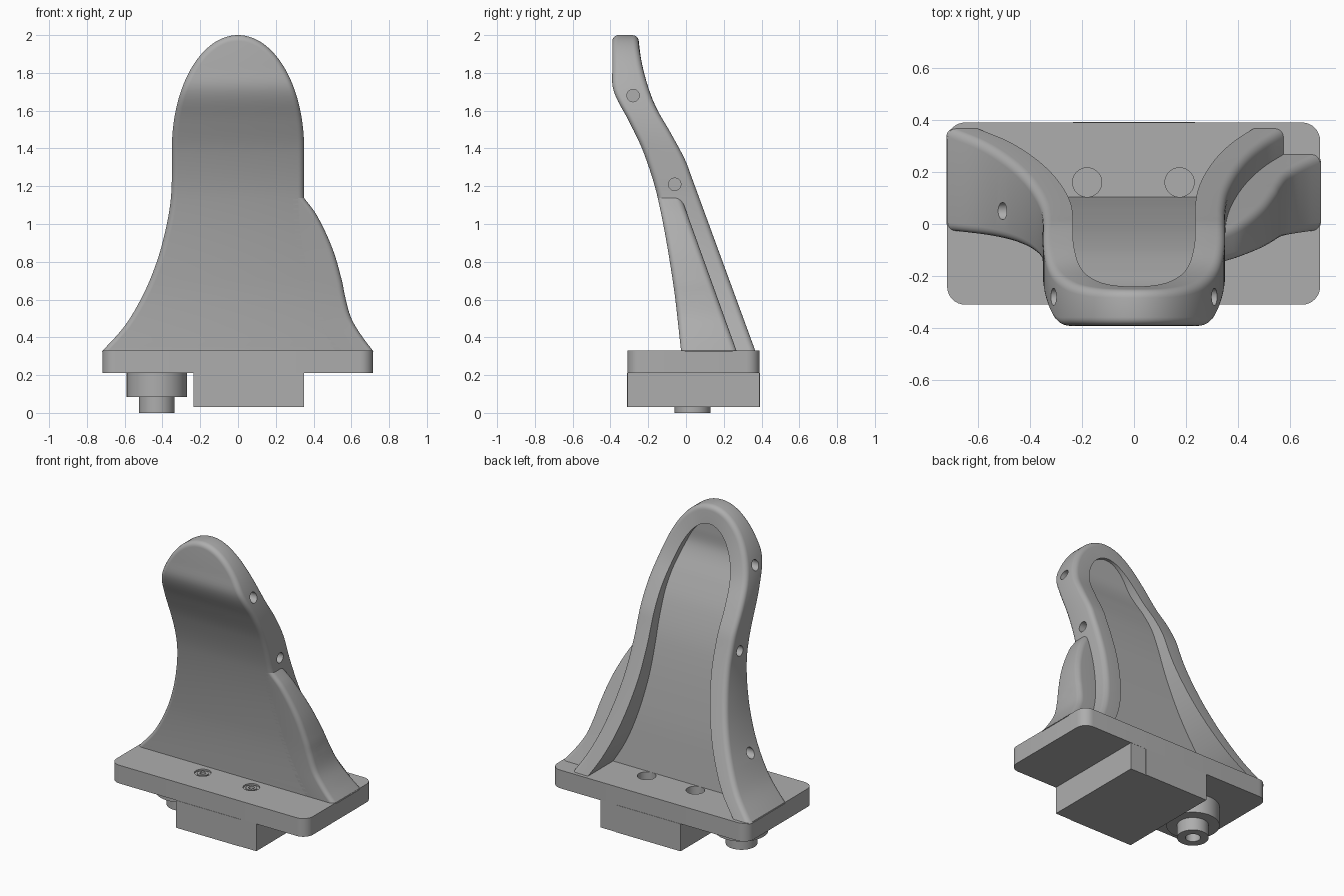
import bpy, bmesh, math

old = bpy.data.objects.get("Cube")
if old:
    bpy.data.objects.remove(old)

grey = bpy.data.materials.new("matte_grey")
grey.use_nodes = True
grey.diffuse_color = (0.42, 0.42, 0.42, 1)
grey.node_tree.nodes["Principled BSDF"].inputs["Base Color"].default_value = grey.diffuse_color


def finish(name, bm):
    bmesh.ops.recalc_face_normals(bm, faces=bm.faces)
    mesh = bpy.data.meshes.new(name)
    bm.to_mesh(mesh)
    bm.free()
    mesh.materials.append(grey)
    obj = bpy.data.objects.new(name, mesh)
    bpy.context.collection.objects.link(obj)
    return obj


def activate(obj):
    bpy.ops.object.select_all(action='DESELECT')
    obj.select_set(True)
    bpy.context.view_layer.objects.active = obj


def smooth(obj):
    activate(obj)
    bpy.ops.object.shade_smooth_by_angle(angle=math.radians(32))


def box(name, lo, hi, corner=0):
    bm = bmesh.new()
    bmesh.ops.create_cube(bm, size=1)
    for v in bm.verts:
        v.co = [lo[k] if v.co[k] < 0 else hi[k] for k in range(3)]
    if corner:
        upright = [e for e in bm.edges if abs(e.verts[0].co.z - e.verts[1].co.z) > 0.01]
        bmesh.ops.bevel(bm, geom=upright, offset=corner, segments=8, profile=0.5, affect='EDGES')
    return finish(name, bm)


def cylinder(name, centre, radius, length, along_x=False):
    bm = bmesh.new()
    bmesh.ops.create_cone(bm, cap_ends=True, segments=40, radius1=radius,
                          radius2=radius, depth=length)
    for v in bm.verts:
        x, y, z = v.co
        if along_x:
            x, y, z = z, y, -x
        v.co = (x + centre[0], y + centre[1], z + centre[2])
    return finish(name, bm)


def cut(obj, cutter):
    activate(obj)
    mod = obj.modifiers.new("hole", 'BOOLEAN')
    mod.operation = 'DIFFERENCE'
    mod.solver = 'EXACT'
    mod.object = cutter
    bpy.ops.object.modifier_apply(modifier=mod.name)
    bpy.data.objects.remove(cutter)


def curve(points):
    """Smooth function through (z, value) points."""
    def slope(i):
        a, b = points[max(i - 1, 0)], points[min(i + 1, len(points) - 1)]
        return (b[1] - a[1]) / (b[0] - a[0])

    def f(z):
        i = 0
        while i < len(points) - 2 and z > points[i + 1][0]:
            i += 1
        (z0, v0), (z1, v1) = points[i], points[i + 1]
        h = z1 - z0
        t = min(max((z - z0) / h, 0), 1)
        s = 1 - t
        return (v0 * (1 + 2 * t) * s * s + slope(i) * h * t * s * s
                + v1 * t * t * (3 - 2 * t) - slope(i + 1) * h * t * t * s)
    return f


# Side profile and outline curves, all as functions of height
front_y = curve([(.32, -.025), (.7, -.07), (1.14, -.15), (1.38, -.225), (1.55, -.305),
                 (1.66, -.365), (1.73, -.389), (1.82, -.39), (2, -.39)])
back_y = curve([(.32, .37), (.8, .194), (1.25, .029), (1.34, -.005), (1.48, -.08),
                (1.63, -.165), (1.79, -.22), (1.92, -.246), (2, -.252)])
right_half = curve([(.32, .725), (.46, .6), (.63, .5), (.8, .43), (.97, .383),
                    (1.12, .357), (1.25, .35), (1.4, .35)])
left_half = curve([(.32, .58), (.44, .51), (.58, .45), (.75, .4), (.95, .363),
                   (1.14, .35), (1.25, .35), (1.4, .35)])
wing_x = curve([(.32, .722), (.4, .66), (.5, .6), (.62, .566), (.7, .55),
                (.87, .5), (1.05, .415), (1.14, .348)])


def wing_back_y(z):
    return .267 - (z - .33) * .36


BASE, SHOULDER, FILLET, RIM = .325, 1.4, .032, .115
ROUND = [(FILLET * (1 - math.sin(a)), FILLET * (1 - math.cos(a)))
         for a in (math.pi / 2 * k / 5 for k in range(6))]


def outline(inset, depth):
    """Arch shaped path from right foot over the top to left foot."""
    steps, arc = 40, 28
    heights = [BASE + (SHOULDER - BASE) * k / steps for k in range(steps)]
    angles = [math.pi / 2 * k / arc for k in range(arc)]
    dome = [((.35 - inset) * math.cos(a), SHOULDER + (.6 - inset) * math.sin(a)) for a in angles]
    side_a = [(inset - right_half(z), z) for z in heights] + [(-x, z) for x, z in dome]
    side_b = [(left_half(z) - inset, z) for z in heights] + dome
    path = side_a + [(0, 2 - inset)] + side_b[::-1]
    return [(x, depth(z), z) for x, z in path]


def strips(bm, layers):
    for a, b in zip(layers, layers[1:]):
        for j in range(len(a) - 1):
            bm.faces.new((a[j], a[j + 1], b[j + 1], b[j]))


def fill_arch(bm, path):
    n = len(path) - 1
    for i in range(n // 2):
        quad = [path[i], path[i + 1], path[n - i - 1], path[n - i]]
        bm.faces.new(list(dict.fromkeys(quad)))


# Upright shell: rounded rim, solid front, pocket in the back
def pocket_floor(z):
    return min(front_y(z) + .13, back_y(z) - .004)


bm = bmesh.new()
paths = [outline(d, lambda z, o=o: front_y(z) + o) for d, o in ROUND]
paths += [outline(d, lambda z, o=o: back_y(z) - o) for d, o in ROUND[::-1]]
paths += [outline(RIM, back_y), outline(RIM, pocket_floor)]
layers = [[bm.verts.new(p) for p in path] for path in paths]
strips(bm, layers)
fill_arch(bm, layers[0])
fill_arch(bm, layers[-1])
bm.faces.new([row[0] for row in layers] + [row[-1] for row in layers[::-1]])
shell = finish("upright_shell", bm)

# Side wing on the left of the shell
bm = bmesh.new()
rows = [BASE + (1.14 - BASE) * k / 36 for k in range(37)]
paths = [[(left_half(z) - .06, front_y(z), z) for z in rows]]
paths += [[(wing_x(z) - d, front_y(z) + o, z) for z in rows] for d, o in ROUND]
paths += [[(wing_x(z) - d, wing_back_y(z) - o, z) for z in rows] for d, o in ROUND[::-1]]
paths += [[(left_half(z) - .06, wing_back_y(z), z) for z in rows]]
layers = [[bm.verts.new(p) for p in path] for path in paths]
strips(bm, layers + layers[:1])
for end in (0, -1):
    bm.faces.new([row[end] for row in layers])
wing = finish("side_wing", bm)

# Blind holes drilled into the sides
for target, side, surface, y, z in ((shell, 1, .31, -.28, 1.68), (shell, -1, .31, -.28, 1.68),
                                    (shell, 1, .35, -.06, 1.21), (shell, -1, .35, -.06, 1.21),
                                    (shell, -1, .505, .05, .62), (wing, 1, .566, .05, .62)):
    cut(target, cylinder("drill", (side * (surface + .04), y, z), .033, .2, True))

# Base plate with rear sockets and front screw recesses
plate = box("base_plate", (-.718, -.31, .21), (.715, .39, .33), .07)
for x in (-.18, .175):
    cut(plate, cylinder("drill", (x, .16, .33), .056, .18))
    cut(plate, cylinder("drill", (x, -.11, .33), .05, .02))
    cut(plate, cylinder("drill", (x, -.11, .33), .018, .1))
    screw = cylinder("screw_head", (x, -.11, .3), .034, .054)
    cut(screw, cylinder("drill", (x, -.11, .33), .018, .05))
    smooth(screw)

# Blocks under the plate
box("lower_block", (-.235, -.312, .03), (.235, .392, .21))
box("lower_block_side", (.235, -.309, .03), (.35, .389, .21))

# Round foot with a hollow pin
foot = cylinder("round_foot", (-.43, .035, .1475), .16, .125)
pin = cylinder("foot_pin", (-.43, .035, .0425), .095, .085)
cut(pin, cylinder("drill", (-.43, .035, 0), .045, .14))

for obj in (shell, wing, plate, foot, pin):
    smooth(obj)
